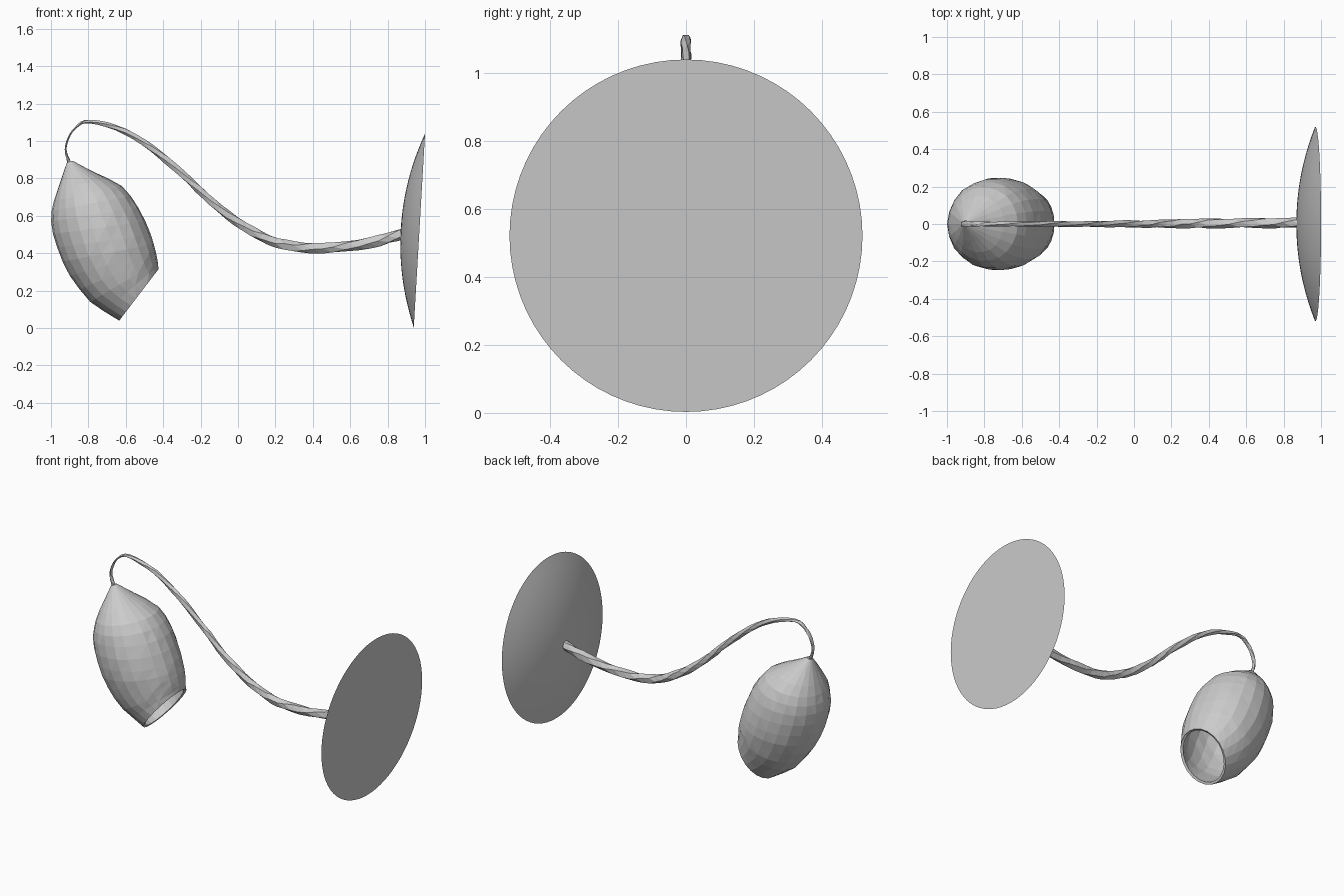
import bpy, bmesh, random
from math import sin, cos, pi, sqrt
from mathutils import Vector

random.seed(4)
if "Cube" in bpy.data.objects:
    bpy.data.objects.remove(bpy.data.objects["Cube"])


def spline(rows, steps):
    """Catmull-Rom interpolation through rows of values."""
    pts = [Vector(r) for r in rows]
    pts = [2 * pts[0] - pts[1]] + pts + [2 * pts[-1] - pts[-2]]
    out = []
    for a, b, c, d in zip(pts, pts[1:], pts[2:], pts[3:]):
        for i in range(steps):
            t = i / steps
            out.append(0.5 * (2 * b + (c - a) * t + (2 * a - 5 * b + 4 * c - d) * t**2
                              + (3 * b - a - 3 * c + d) * t**3))
    return out + [pts[-2]]


def loft(name, rings, cap_start=True, cap_end=True, triangles=False):
    """Skin a list of closed rings into one object."""
    bm = bmesh.new()
    loops = [[bm.verts.new(p) for p in ring] for ring in rings]
    n = len(loops[0])
    for a, b in zip(loops, loops[1:]):
        for i in range(n):
            j = (i + 1) % n
            bm.faces.new((a[i], a[j], b[j], b[i]))
    if cap_start:
        bm.faces.new(loops[0][::-1])
    if cap_end:
        bm.faces.new(loops[-1])
    if triangles:
        quads = [f for f in bm.faces if len(f.verts) == 4]
        bmesh.ops.triangulate(bm, faces=quads, quad_method='SHORT_EDGE')
    bmesh.ops.recalc_face_normals(bm, faces=bm.faces)
    mesh = bpy.data.meshes.new(name)
    bm.to_mesh(mesh)
    bm.free()
    obj = bpy.data.objects.new(name, mesh)
    bpy.context.collection.objects.link(obj)
    return obj


def ellipse(center, u, v, n, turn=0.0):
    return [center + u * cos(2 * pi * i / n + turn) + v * sin(2 * pi * i / n + turn)
            for i in range(n)]


# Wall plate: shallow dome with a flat, slightly tilted back
R, DEPTH = 0.518, 0.1
up = Vector((0.06, 0, 1.03)).normalized()
side = Vector((0, 1, 0))
outward = Vector((-up.z, 0, up.x))
base = Vector((0.97, 0, 0.522))
sphere_r = (R * R + DEPTH * DEPTH) / (2 * DEPTH)
rings = []
for k in range(13):
    r = R * (1 - k / 12) + 0.002
    h = max(0, sqrt(sphere_r**2 - r * r) - (sphere_r - DEPTH))
    rings.append(ellipse(base + outward * h, up * r, side * r, 72))
plate = loft("wall_plate", rings)
bpy.context.view_layer.objects.active = plate
plate.select_set(True)
bpy.ops.object.shade_smooth_by_angle(angle=0.5)
plate.select_set(False)

# Arm: twisted, tapering branch, given as x, z, in-plane radius, sideways radius
arm_path = [
    (0.90, 0.51, 0.031, 0.027), (0.70, 0.455, 0.029, 0.027),
    (0.45, 0.428, 0.028, 0.026), (0.25, 0.445, 0.027, 0.024),
    (0.08, 0.515, 0.025, 0.020), (-0.10, 0.64, 0.022, 0.018),
    (-0.25, 0.78, 0.021, 0.016), (-0.42, 0.93, 0.019, 0.015),
    (-0.60, 1.05, 0.016, 0.014), (-0.79, 1.105, 0.011, 0.014),
    (-0.87, 1.07, 0.005, 0.015), (-0.913, 1.0, 0.005, 0.015),
    (-0.92, 0.94, 0.006, 0.014), (-0.90, 0.88, 0.010, 0.014),
]
samples = spline(arm_path, 4)
rings = []
for i, p in enumerate(samples):
    a, b = samples[max(i - 1, 0)], samples[min(i + 1, len(samples) - 1)]
    tangent = Vector((b[0] - a[0], 0, b[1] - a[1])).normalized()
    normal = Vector((-tangent.z, 0, tangent.x))
    wobble = random.uniform(0.95, 1.12)
    center = Vector((p[0], 0.008 * max(p[0], 0), p[1]))
    rings.append(ellipse(center, normal * p[2] * wobble, side * p[3] * wobble, 5,
                         0.28 * i + random.uniform(-0.15, 0.15)))
loft("arm", rings, triangles=True)

# Shade: bud-shaped shell, each section as left x, z, right x, z, depth radius
sections = [
    (-0.915, 0.885, -0.885, 0.895, 0.018), (-0.945, 0.80, -0.77, 0.835, 0.10),
    (-0.985, 0.68, -0.62, 0.76, 0.20), (-1.0, 0.57, -0.53, 0.645, 0.24),
    (-0.97, 0.43, -0.465, 0.50, 0.25), (-0.90, 0.28, -0.437, 0.41, 0.235),
    (-0.79, 0.14, -0.428, 0.355, 0.205), (-0.635, 0.04, -0.425, 0.315, 0.165),
]
rings = []
samples = spline(sections, 2)
for k, s in enumerate(samples):
    left, right = Vector((s[0], 0, s[1])), Vector((s[2], 0, s[3]))
    center, half = (left + right) / 2, (right - left) / 2
    ring = ellipse(center, half, side * s[4], 22)
    if 0 < k < len(samples) - 1:
        ring = [center + (p - center) * random.uniform(0.982, 1.0) for p in ring]
    rings.append(ring)
shade = loft("lamp_shade", rings, cap_end=False, triangles=True)
shell = shade.modifiers.new("wall_thickness", 'SOLIDIFY')
shell.thickness = 0.016
shell.offset = -1
